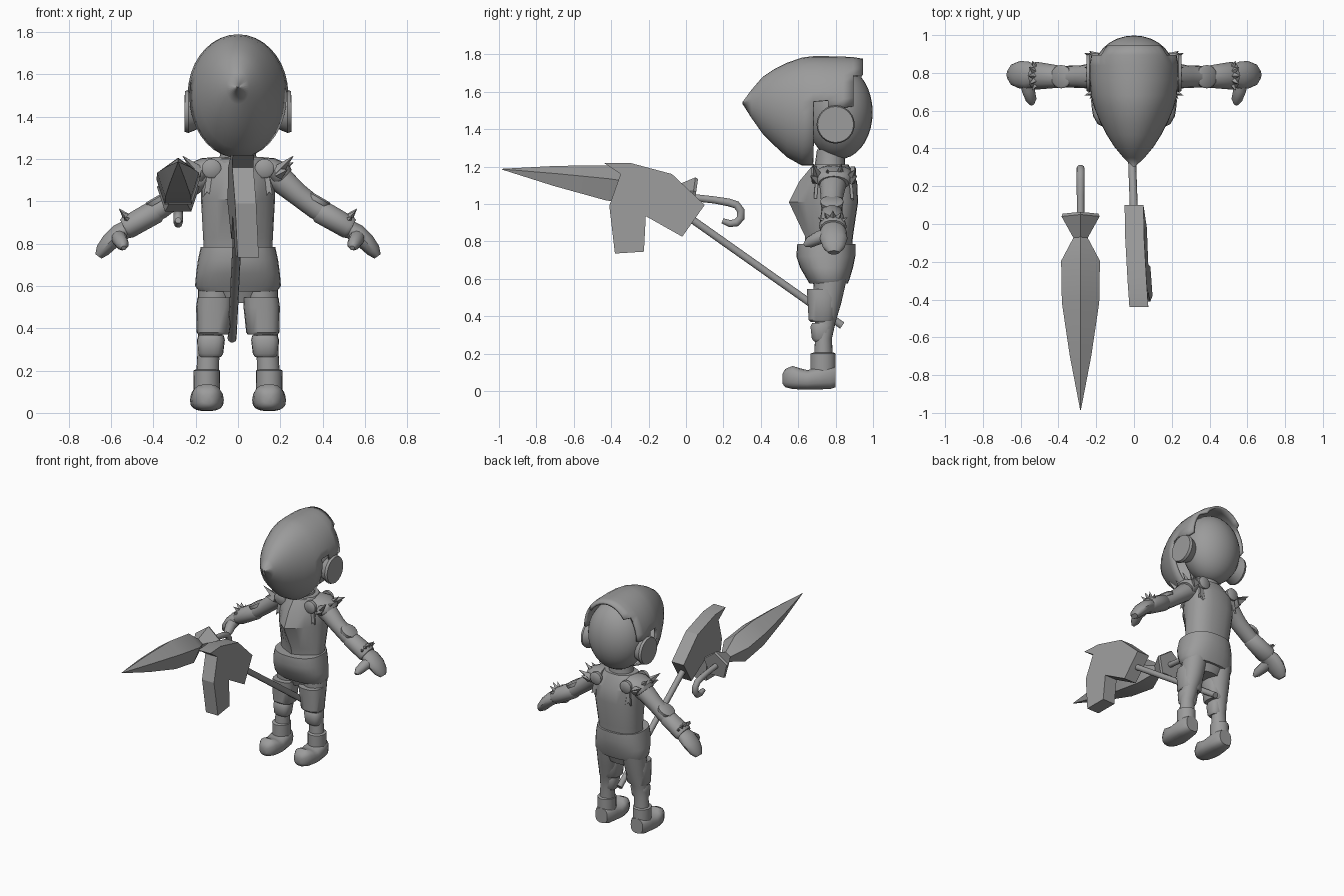
import bpy, bmesh, math
from mathutils import Vector

GREY = bpy.data.materials.new("grey")
GREY.diffuse_color = (0.33, 0.33, 0.33, 1)


def finish(name, bm, angle=40):
    """Turn a bmesh into a shaded object."""
    bmesh.ops.recalc_face_normals(bm, faces=bm.faces[:])
    me = bpy.data.meshes.new(name)
    bm.to_mesh(me)
    bm.free()
    ob = bpy.data.objects.new(name, me)
    bpy.context.collection.objects.link(ob)
    me.materials.append(GREY)
    bpy.ops.object.select_all(action='DESELECT')
    ob.select_set(True)
    bpy.context.view_layer.objects.active = ob
    bpy.ops.object.shade_smooth_by_angle(angle=math.radians(angle))
    return ob


def skin(rings, caps=True):
    """Bridge equal-sized rings of points."""
    bm = bmesh.new()
    vs = [[bm.verts.new(p) for p in r] for r in rings]
    n = len(vs[0])
    for a, b in zip(vs, vs[1:]):
        for i in range(n):
            j = (i + 1) % n
            bm.faces.new((a[i], a[j], b[j], b[i]))
    if caps:
        bm.faces.new(vs[0])
        bm.faces.new(vs[-1])
    return bm


def oval(n, e=1.0, start=0.0):
    pts = []
    for i in range(n):
        a = start + 2 * math.pi * i / n
        c, s = math.cos(a), math.sin(a)
        pts.append((math.copysign(abs(c) ** e, c), math.copysign(abs(s) ** e, s)))
    return pts


def loft_z(name, secs, n=20, e=1.0):
    """Sections: z, centre x, front y, back y, half width."""
    return finish(name, skin([[(cx + hw * c, (f + b) / 2 + (b - f) / 2 * s, z)
                               for c, s in oval(n, e)] for z, cx, f, b, hw in secs]))


def loft_y(secs, n=20, e=1.0, caps=True):
    """Sections: y, centre x, bottom z, top z, half width."""
    return skin([[(cx + hw * c, y, (lo + hi) / 2 + (hi - lo) / 2 * s)
                  for c, s in oval(n, e)] for y, cx, lo, hi, hw in secs], caps)


def tube(name, pts, radii, n=14, ref=(0, 1, 0), start=0.0, angle=40):
    """Sweep ovals along a path; each radius is a number or (along ref, across)."""
    pts = [Vector(p) for p in pts]
    rings = []
    for i, p in enumerate(pts):
        t = (pts[min(i + 1, len(pts) - 1)] - pts[max(i - 1, 0)]).normalized()
        u = Vector(ref)
        u = (u - t * u.dot(t)).normalized()
        v = t.cross(u)
        r = radii[i]
        ru, rv = r if isinstance(r, tuple) else (r, r)
        rings.append([p + u * ru * c + v * rv * s for c, s in oval(n, 1, start)])
    return finish(name, skin(rings), angle)


def spike(name, base, tip, r):
    return tube(name, [base, tip], [r, 0.001], 4, (0.1, 1, 0.2), angle=20)


def prism(name, pts, offset):
    """Flat outline thickened by an offset vector."""
    o = Vector(offset)
    return finish(name, skin([[Vector(p) - o for p in pts], [Vector(p) + o for p in pts]]), 15)


# head and neck
bm = bmesh.new()
bmesh.ops.create_uvsphere(bm, u_segments=28, v_segments=18, radius=1)
for v in bm.verts:
    v.co = Vector((v.co.x * 0.21, 0.82 + v.co.y * 0.178, 1.49 + v.co.z * 0.25))
finish("head", bm)
loft_z("neck", [(1.16, 0, .69, .86, .1), (1.22, 0, .69, .85, .085), (1.29, 0, .70, .85, .08)])
loft_z("collar", [(1.16, 0, .67, .88, .125), (1.2, 0, .67, .87, .115), (1.21, 0, .69, .86, .09)])

# beaked helmet, cut open over the face of the ears and the nape
bm = loft_y([(.302, 0, 1.535, 1.545, .004), (.35, 0, 1.46, 1.61, .055), (.41, 0, 1.375, 1.68, .105),
             (.47, 0, 1.315, 1.72, .143), (.54, 0, 1.25, 1.755, .18), (.62, 0, 1.205, 1.783, .212),
             (.68, 0, 1.205, 1.79, .23), (.76, 0, 1.22, 1.79, .238), (.84, 0, 1.24, 1.788, .236),
             (.895, 0, 1.26, 1.785, .226), (.945, 0, 1.29, 1.777, .19)], 36, caps=False)
cut = [f for f in bm.faces if (f.calc_center_median().y > .68 and f.calc_center_median().z < 1.53)
       or (f.calc_center_median().y > .895 and f.calc_center_median().z < 1.68)]
bmesh.ops.delete(bm, geom=cut, context='FACES')
helmet = finish("helmet", bm)
sol = helmet.modifiers.new("thickness", 'SOLIDIFY')
sol.thickness = 0.018
sol.offset = -1

# keeled breastplate
rings = []
for z, hw, f, b in [(.74, .16, .64, .885), (.83, .165, .635, .893), (1.01, .175, .55, .92),
                    (1.12, .175, .605, .915), (1.21, .12, .68, .87)]:
    ring, mid = [], b - .13
    for c, s in oval(24, .8):
        y = mid + (b - mid) * s if s > 0 else mid - (mid - f) * (.55 * (1 - abs(c)) + .45 * -s)
        ring.append((hw * c, y, z))
    rings.append(ring)
finish("breastplate", skin(rings), 25)

# hips and skirt
loft_z("skirt", [(.575, 0, .66, .865, .185), (.6, 0, .645, .875, .203), (.66, 0, .61, .893, .198),
                 (.72, 0, .59, .905, .19), (.785, 0, .595, .905, .176)], 28, .85)
loft_z("pelvis", [(.52, 0, .70, .83, .1), (.6, 0, .67, .86, .17)])

for s in (-1, 1):
    # legs
    loft_z("leg", [(.1, s * .147, .68, .79, .055), (.28, s * .14, .69, .78, .052),
                   (.37, s * .13, .69, .80, .058), (.47, s * .115, .685, .83, .075),
                   (.6, s * .105, .68, .86, .085)])
    loft_z("thigh_guard", [(.37, s * .117, .665, .79, .07), (.38, s * .117, .655, .80, .078),
                           (.5, s * .112, .648, .81, .086), (.545, s * .108, .645, .80, .084)], 18, .75)
    loft_z("knee_guard", [(.265, s * .13, .685, .765, .05), (.28, s * .13, .672, .775, .06),
                          (.345, s * .128, .665, .785, .066), (.365, s * .127, .675, .78, .06)], 18, .75)
    loft_z("boot_cuff", [(.1, s * .148, .665, .80, .062), (.2, s * .148, .665, .80, .063),
                         (.205, s * .148, .68, .79, .052)])
    finish("boot", loft_y([(.515, s * .145, .04, .09, .02), (.53, s * .145, .02, .118, .048),
                           (.57, s * .146, .01, .135, .07), (.61, s * .146, .008, .122, .077),
                           (.65, s * .147, .008, .112, .08), (.71, s * .148, .008, .13, .074),
                           (.77, s * .148, .01, .135, .066), (.8, s * .148, .02, .13, .05)], 18, .75))

    # ears
    tube("ear_disc", [(s * .17, .8, 1.425), (s * .235, .8, 1.425), (s * .252, .8, 1.425),
                      (s * .252, .8, 1.425 + .0001), (s * .238, .8, 1.425)],
         [.075, .102, .096, .08, .02], 24)

    # arms
    tube("upper_arm", [(s * .12, .79, 1.14), (s * .2, .785, 1.105), (s * .28, .78, 1.035),
                       (s * .37, .78, .965), (s * .44, .78, .925)],
         [.07, (.072, .065), (.06, .055), (.057, .052), .05])
    tube("bracer", [(s * .38, .78, .958), (s * .39, .78, .952), (s * .52, .785, .878), (s * .535, .785, .87)],
         [.05, .058, (.074, .056), (.066, .05)])
    tube("mitten", [(s * .5, .787, .885), (s * .56, .787, .85), (s * .605, .79, .81),
                    (s * .64, .79, .768), (s * .66, .79, .74)],
         [(.05, .04), (.073, .046), (.073, .043), (.058, .035), (.03, .018)])
    tube("thumb", [(s * .565, .77, .835), (s * .56, .71, .82), (s * .545, .66, .795), (s * .54, .634, .78)],
         [.04, .036, .03, .012], 10, (0, 0, 1))
    n = Vector((s * .5, 0, .86))
    c = Vector((s * .375, .78, .995))
    tube("elbow_disc", [c, c + n * .022, c + n * .03], [.06, .062, .05], 18)
    for k in range(5):
        a = math.radians(-60 + 30 * k)
        d = Vector((0, math.sin(a), 0)) + n * math.cos(a)
        w = Vector((s * .505, .785, .888))
        spike("wrist_spike", w + d * .045, w + d * .09 + Vector((s * .012, 0, 0)), .02)

    # shoulders
    tube("shoulder_pad", [(s * .1, .79, 1.18), (s * .15, .79, 1.165), (s * .2, .79, 1.125), (s * .215, .79, 1.11)],
         [(.08, .03), (.1, .045), (.095, .065), (.08, .055)], 16)
    for k in range(4):
        y = .71 + .055 * k
        spike("shoulder_spike", (s * .185, y, 1.14), (s * .262, y + (k - 1.5) * .02, 1.215 - .03 * (k % 2)), .03)
    for y, d in ((.70, -1), (.88, 1)):
        spike("side_spike", (s * .19, y, 1.13), (s * .235, y + d * .035, 1.15), .03)
        tube("rosette", [(s * .125, y, 1.155), (s * .125, y + d * .022, 1.155), (s * .125, y + d * .03, 1.155)],
             [.046, .046, .036], 14, (1, 0, 0))
        for k in (-1, 1):
            x = s * .125 + k * .008
            prism("ribbon", [(x - .014, y, 1.13), (x + .014, y, 1.13), (x + .016 + k * .014, y + d * .008, 1.03),
                             (x + k * .014, y + d * .008, 1.045), (x - .016 + k * .014, y + d * .008, 1.02)],
                  (0, .008, 0))

# lance with hooked handle
def axis(y):
    return (-.283, y, 1.035 - (y - .05) * .146)

tube("lance", [axis(y) for y in (-.985, -.7, -.42, -.2, -.075, .035, .05)],
     [.002, .06, .104, .108, .04, .106, .1], 5, (1, 0, 0), math.radians(-18), 25)
tube("hooked_handle", [(-.283, y, z) for y, z in
                       ((.03, 1.035), (.15, 1.022), (.23, 1.008), (.27, .995), (.293, .965),
                        (.292, .925), (.27, .9), (.235, .895), (.195, .91))],
     [.02, .02, .022, .022, .022, .022, .022, .02, .015], 10, (1, 0, 0))

# hobby horse head on a pole
outline = [(-.44, 1.22), (-.3, 1.22), (-.075, 1.16), (.1, .995), (-.02, .825), (-.215, .935),
           (-.225, .745), (-.38, .735), (-.41, .99), (-.35, 1.16)]
prism("horse_head", [(-.07 * (y - .1) - .055 * (z - 1), y, z) for y, z in outline], (.05, 0, 0))
tube("horse_pole", [(.002, .0, .94), (-.028, .835, .35)], [.021, .021], 10, (1, 0, 0))
